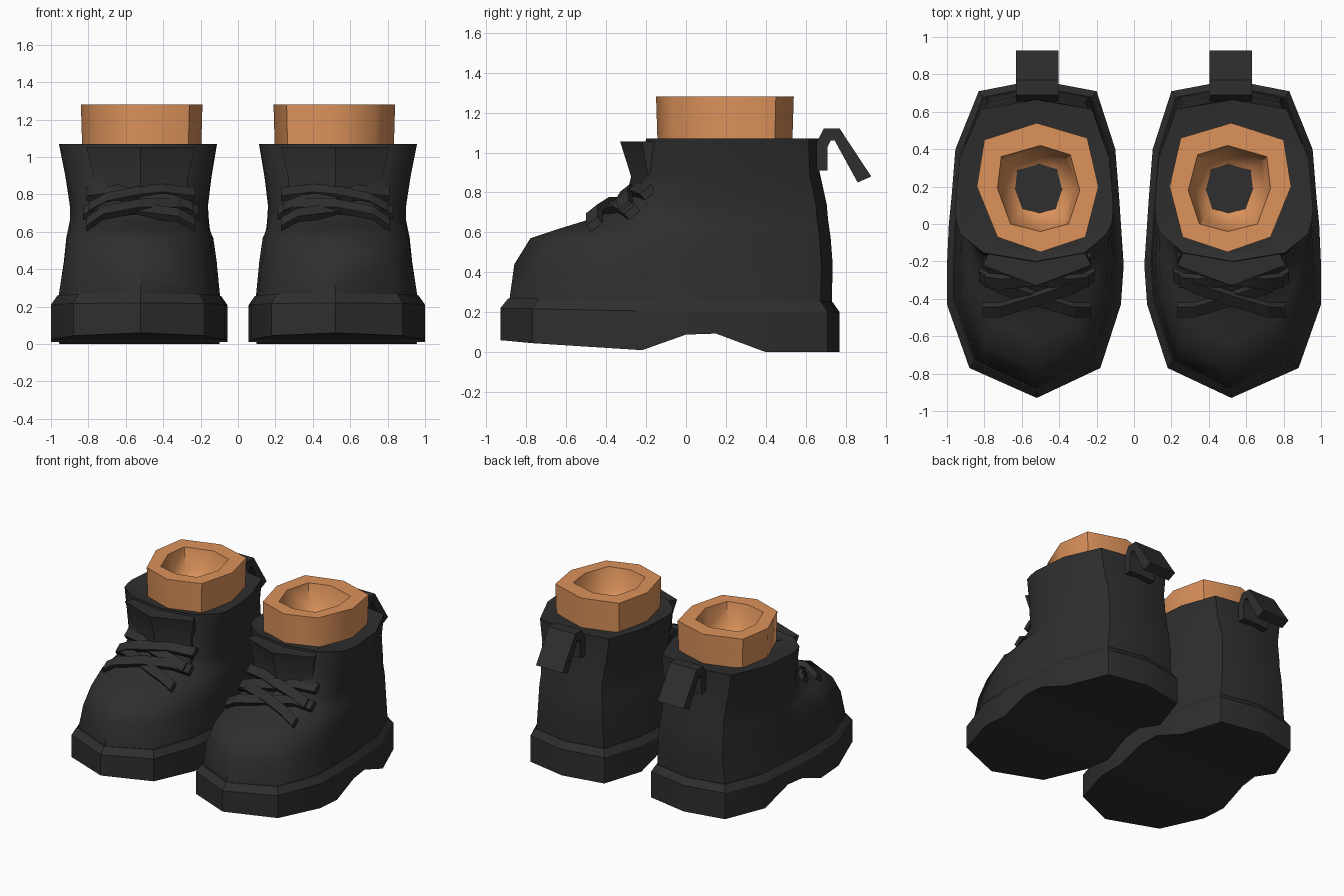
import bpy, bmesh, math
from mathutils import Vector

if "Cube" in bpy.data.objects:
    bpy.data.objects.remove(bpy.data.objects["Cube"])


def material(name, rgb):
    m = bpy.data.materials.new(name)
    m.diffuse_color = (*rgb, 1)
    m.use_nodes = True
    m.node_tree.nodes["Principled BSDF"].inputs["Base Color"].default_value = m.diffuse_color
    return m


BLACK = material("black leather", (0.028, 0.028, 0.028))
TAN = material("tan skin", (0.72, 0.29, 0.105))


def build(name, rings, mat, side, angle=35, paired=False):
    """Loft closed rings; paired caps are cut into cross strips."""
    bm = bmesh.new()
    vs = [[bm.verts.new((x * side, y, z)) for x, y, z in r] for r in rings]
    n = len(vs[0])
    for a, b in zip(vs, vs[1:]):
        for i in range(n):
            j = (i + 1) % n
            bm.faces.new((a[i], a[j], b[j], b[i]))
    for cap in (vs[0], vs[-1]):
        if paired:
            for i in range(n // 2):
                q = [cap[i], cap[i + 1], cap[-i - 1], cap[-i % n]]
                bm.faces.new(list(dict.fromkeys(q)))
        else:
            bm.faces.new(cap)
    bmesh.ops.recalc_face_normals(bm, faces=bm.faces)
    me = bpy.data.meshes.new(name)
    bm.to_mesh(me)
    bm.free()
    me.materials.append(mat)
    ob = bpy.data.objects.new(name, me)
    bpy.context.collection.objects.link(ob)
    bpy.ops.object.select_all(action='DESELECT')
    ob.select_set(True)
    bpy.context.view_layer.objects.active = ob
    if angle:
        bpy.ops.object.shade_smooth_by_angle(angle=math.radians(angle))
    return ob


# footprint stations: y, inner x, outer x
STATIONS = [(-.77, .18, .88), (-.43, .07, 1.0), (-.22, .055, 1.0), (0, .07, .99),
            (.15, .08, .975), (.40, .10, .955), (.71, .20, .83)]
FOOT = ([(.52, -.93)] + [(r, y) for y, l, r in STATIONS] + [(.52, .77)]
        + [(l, y) for y, l, r in reversed(STATIONS)])


def outline(front, back, left, right, z, taper=0):
    """Footprint remapped to new limits, optionally narrowed to the front."""
    pts = []
    mid = (left + right) / 2
    for x, y in FOOT:
        f = max(0, (.1 - y) / 1.03)
        x2 = left + (x - .055) / .945 * (right - left)
        x2 = mid + (x2 - mid) * (1 - taper * f)
        y2 = .1 + f * (front - .1) if y < .1 else .1 + (y - .1) / .67 * (back - .1)
        pts.append((x2, y2, z(y) if callable(z) else z))
    return pts


def tread(y):
    """Underside height: toe spring, arch and heel."""
    keys = [(-.93, .06), (-.77, .045), (-.22, .01), (0, .088), (.15, .093), (.4, 0), (.8, 0)]
    for (a, za), (b, zb) in zip(keys, keys[1:]):
        if y <= b:
            return za + (zb - za) * (y - a) / (b - a)


def lip(h):
    return lambda y: h + .02 * max(0, min(1, (.1 - y)))


def strap(name, path, side, w=.036, t=.02):
    """Flat lace following a path over the instep."""
    wide, up = Vector((0, .78, .62)) * w, Vector((0, -.62, .78)) * t
    rings = [[Vector(p) + a * wide + b * up for a, b in ((-1, -1), (1, -1), (1, 1), (-1, 1))]
             for p in path]
    build(name, rings, BLACK, side, 0)


LEG = [(.52, .54), (.80, .45), (.84, .20), (.73, -.07),
       (.50, -.15), (.26, -.07), (.19, .20), (.25, .46)]
BORE = [(.50, .42), (.71, .36), (.73, .19), (.66, 0),
        (.50, -.04), (.35, 0), (.29, .18), (.34, .37)]


def shrink(pts, s, z):
    return [(.51 + (x - .51) * s, .19 + (y - .19) * s, z) for x, y in pts]


for side, tag in ((1, "right"), (-1, "left")):
    # sole with bevelled lip
    build(tag + "_sole", [
        outline(-.93, .77, .055, 1.0, tread),
        outline(-.93, .77, .055, 1.0, lip(.20)),
        outline(-.89, .735, .09, .965, lip(.25))], BLACK, side, 30, True)

    # leather upper with flared collar, turned inwards at the top
    build(tag + "_upper", [outline(*r) for r in (
        (-.885, .73, .095, .96, lip(.24)),
        (-.86, .735, .11, .935, .44, .03),
        (-.78, .725, .12, .93, .57, .10),
        (-.63, .718, .13, .925, .62, .25),
        (-.50, .712, .135, .92, .66, .38),
        (-.31, .705, .14, .92, .74, .35),
        (-.23, .67, .12, .94, .90, .2),
        (-.20, .665, .09, .975, 1.07, .2),
        (-.14, .53, .22, .82, 1.05, .1))], BLACK, side, 50, True)

    # tongue flaring forward of the collar
    build(tag + "_tongue", [[(.52 + x, y, z) for x, y in pts] for z, pts in (
        (.70, [(-.26, -.08), (-.26, -.2), (0, -.32), (.26, -.2), (.26, -.08)]),
        (.88, [(-.24, -.07), (-.25, -.19), (0, -.275), (.25, -.19), (.24, -.07)]),
        (1.055, [(-.21, -.06), (-.29, -.22), (0, -.33), (.29, -.22), (.21, -.06)]))],
        BLACK, side, 30)

    # leg stump with hollow bowl
    build(tag + "_leg", [shrink(LEG, .97, .95), shrink(LEG, 1, 1.28), shrink(BORE, 1, 1.28),
                         shrink(BORE, .85, 1.13), shrink(BORE, .5, 1.03)], TAN, side, 55)

    # crossed laces
    for k, m in enumerate((1, -1)):
        d = k * .025
        strap(tag + "_lower_lace", [(.52 - m * .29, -.46, .64), (.52 - m * .2, -.46, .69 + d / 2),
                                    (.52, -.40, .715 + d), (.52 + m * .2, -.33, .74),
                                    (.52 + m * .31, -.27, .70)], side)
        strap(tag + "_upper_lace", [(.52 - m * .28, -.30, .72), (.52 - m * .18, -.31, .76 + d / 2),
                                    (.52, -.29, .785 + d), (.52 + m * .12, -.25, .82),
                                    (.52 + m * .29, -.19, .80)], side)

    # heel pull tab, side profile extruded across
    tab = [(.655, .91), (.655, 1.05), (.69, 1.12), (.77, 1.12), (.928, .88),
           (.86, .85), (.745, 1.06), (.725, 1.06), (.71, 1.03), (.71, .91)]
    build(tag + "_pull_tab", [[(x, y, z) for y, z in tab] for x in (.405, .63)], BLACK, side, 0)
